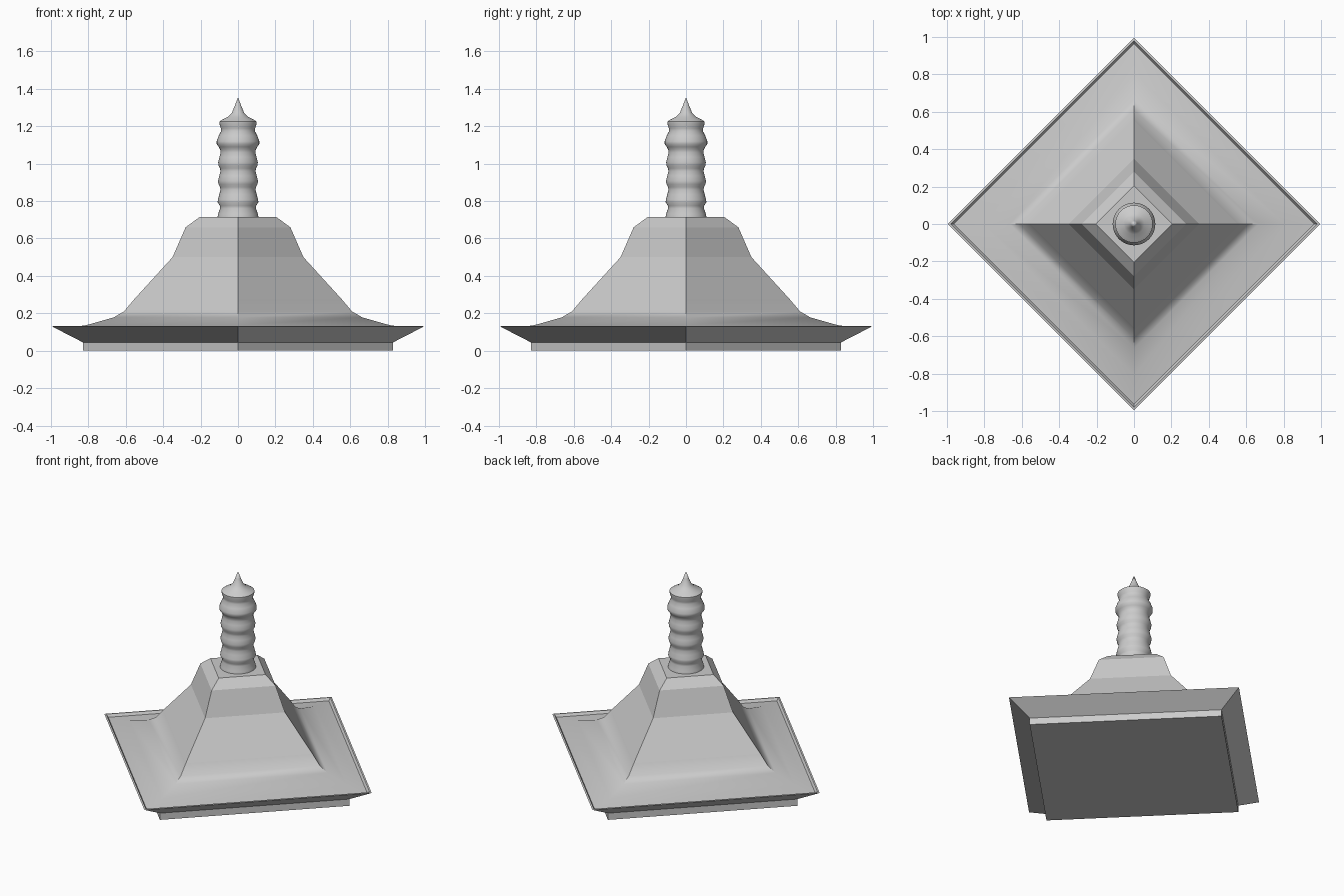
import bpy, bmesh, math

if "Cube" in bpy.data.objects:
    bpy.data.objects.remove(bpy.data.objects["Cube"])


def lathe(name, profile, sides, angle=None, flat_above=None):
    """Closed solid from (radius, z) rings; 4 sides puts corners on the axes."""
    bm = bmesh.new()
    rings = []
    for r, z in profile:
        if r == 0:
            rings.append([bm.verts.new((0, 0, z))])
        else:
            rings.append([bm.verts.new((r * math.cos(2 * math.pi * i / sides),
                                        r * math.sin(2 * math.pi * i / sides), z))
                          for i in range(sides)])
    for a, b in zip(rings, rings[1:]):
        for i in range(sides):
            j = (i + 1) % sides
            if len(b) == 1:
                bm.faces.new((a[i], a[j], b[0]))
            else:
                bm.faces.new((a[i], a[j], b[j], b[i]))
    for ring in (rings[0], rings[-1]):
        if len(ring) > 1:
            bm.faces.new(ring)
    bmesh.ops.recalc_face_normals(bm, faces=bm.faces)
    mesh = bpy.data.meshes.new(name)
    bm.to_mesh(mesh)
    bm.free()
    obj = bpy.data.objects.new(name, mesh)
    bpy.context.collection.objects.link(obj)
    if angle:
        bpy.ops.object.select_all(action='DESELECT')
        obj.select_set(True)
        bpy.context.view_layer.objects.active = obj
        bpy.ops.object.shade_smooth_by_angle(angle=math.radians(angle))
        if flat_above is not None:
            for p in mesh.polygons:
                if p.center.z > flat_above:
                    p.use_smooth = False
    return obj


# Square plinth under the roof
lathe("plinth", [(0.83, 0), (0.83, 0.05)], 4)

# Flared roof: sloping eave, raised rim, smooth sweep, then faceted upper stages
lathe("roof", [(0.83, 0.045), (0.995, 0.13), (0.98, 0.132), (0.965, 0.115),
               (0.81, 0.137), (0.665, 0.178), (0.61, 0.21), (0.555, 0.275),
               (0.35, 0.50), (0.28, 0.66), (0.205, 0.715)],
      4, angle=35, flat_above=0.275)

# Ringed finial with stacked bulges
finial = [(0.11, 0.71), (0.107, 0.73), (0.096, 0.76), (0.097, 0.775), (0.109, 0.795)]
for z, r in ((0.795, 0.107), (0.895, 0.107), (0.995, 0.106)):
    finial += [(r, z + 0.013), (r - 0.007, z + 0.04), (r - 0.013, z + 0.065),
               (r - 0.011, z + 0.08), (r - 0.003, z + 0.095)]
finial += [(0.114, 1.105), (0.114, 1.12), (0.103, 1.15), (0.09, 1.175),
           (0.092, 1.19), (0.1, 1.215), (0.1, 1.225)]
# Pointed cap
finial += [(0.085, 1.235), (0.055, 1.25), (0.033, 1.272), (0.017, 1.31), (0, 1.355)]
lathe("finial", finial, 40, angle=50)
